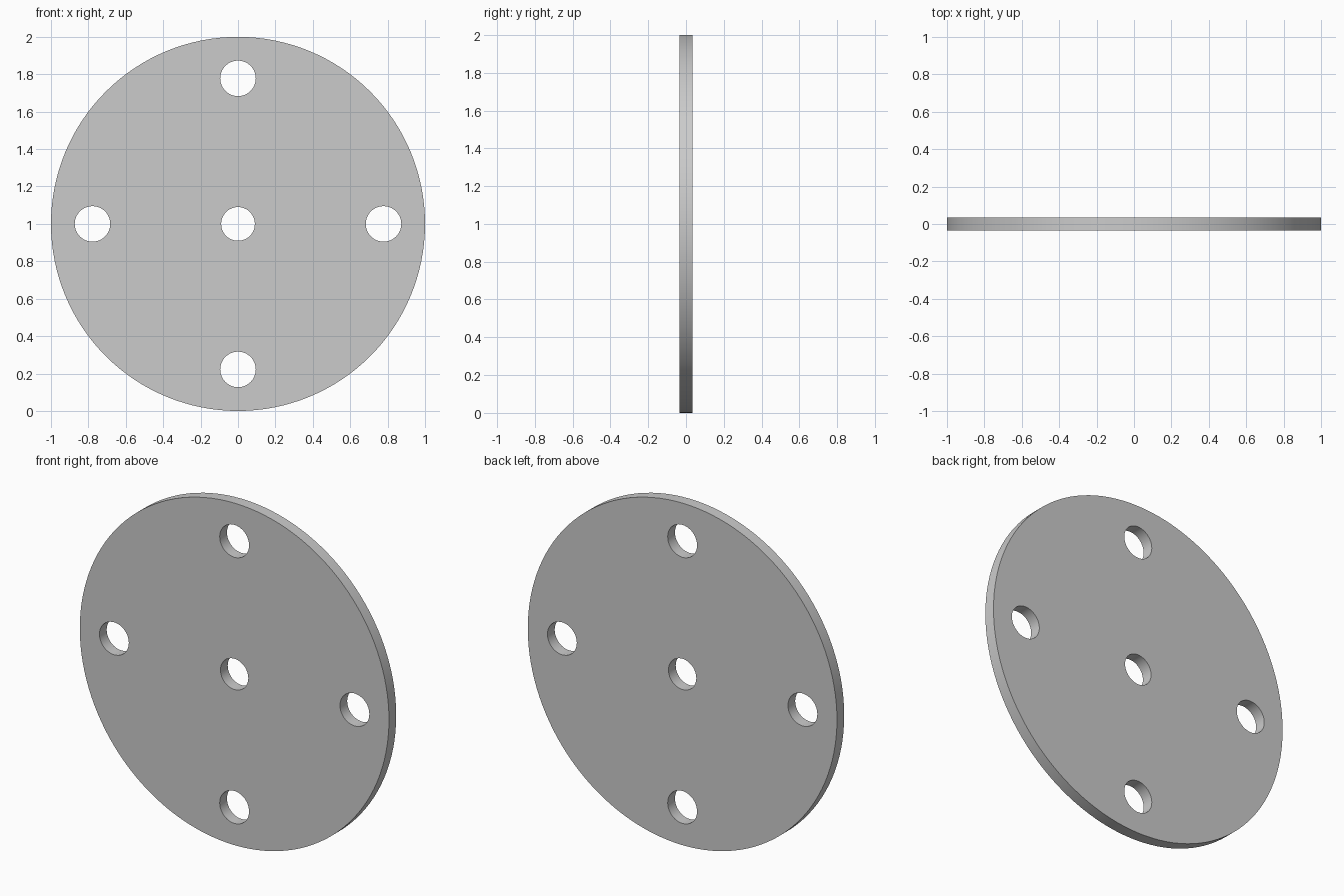
import bpy, bmesh
from math import cos, sin, pi
from mathutils import Vector

if "Cube" in bpy.data.objects:
    bpy.data.objects.remove(bpy.data.objects["Cube"])

THICKNESS = 0.067
CENTRE_Z = 1.0
HOLE_RING = 0.778


def add_circle(bm, x, z, radius, sides):
    """Closed loop of edges on the front plane of the disc."""
    verts = [bm.verts.new((x + radius * cos(2 * pi * i / sides),
                           -THICKNESS / 2,
                           z + radius * sin(2 * pi * i / sides)))
             for i in range(sides)]
    for a, b in zip(verts, verts[1:] + verts[:1]):
        bm.edges.new((a, b))


bm = bmesh.new()

# Outer rim and centre bore
add_circle(bm, 0, CENTRE_Z, 1.0, 128)
add_circle(bm, 0, CENTRE_Z, 0.09, 48)

# Four bolt holes
for k in range(4):
    a = k * pi / 2
    add_circle(bm, HOLE_RING * cos(a), CENTRE_Z + HOLE_RING * sin(a), 0.095, 48)

# Fill between the loops, then extrude to thickness
bmesh.ops.triangle_fill(bm, edges=bm.edges[:], use_beauty=True,
                        use_dissolve=False, normal=Vector((0, -1, 0)))
extruded = bmesh.ops.extrude_face_region(bm, geom=bm.faces[:],
                                         use_keep_orig=True)
bmesh.ops.translate(bm, vec=(0, THICKNESS, 0),
                    verts=[g for g in extruded["geom"]
                           if isinstance(g, bmesh.types.BMVert)])
bmesh.ops.recalc_face_normals(bm, faces=bm.faces[:])

mesh = bpy.data.meshes.new("drilled_disc")
bm.to_mesh(mesh)
bm.free()
disc = bpy.data.objects.new("drilled_disc", mesh)
bpy.context.collection.objects.link(disc)

# Smooth round walls, crisp edges
bpy.context.view_layer.objects.active = disc
disc.select_set(True)
bpy.ops.object.shade_smooth_by_angle(angle=pi / 6)
